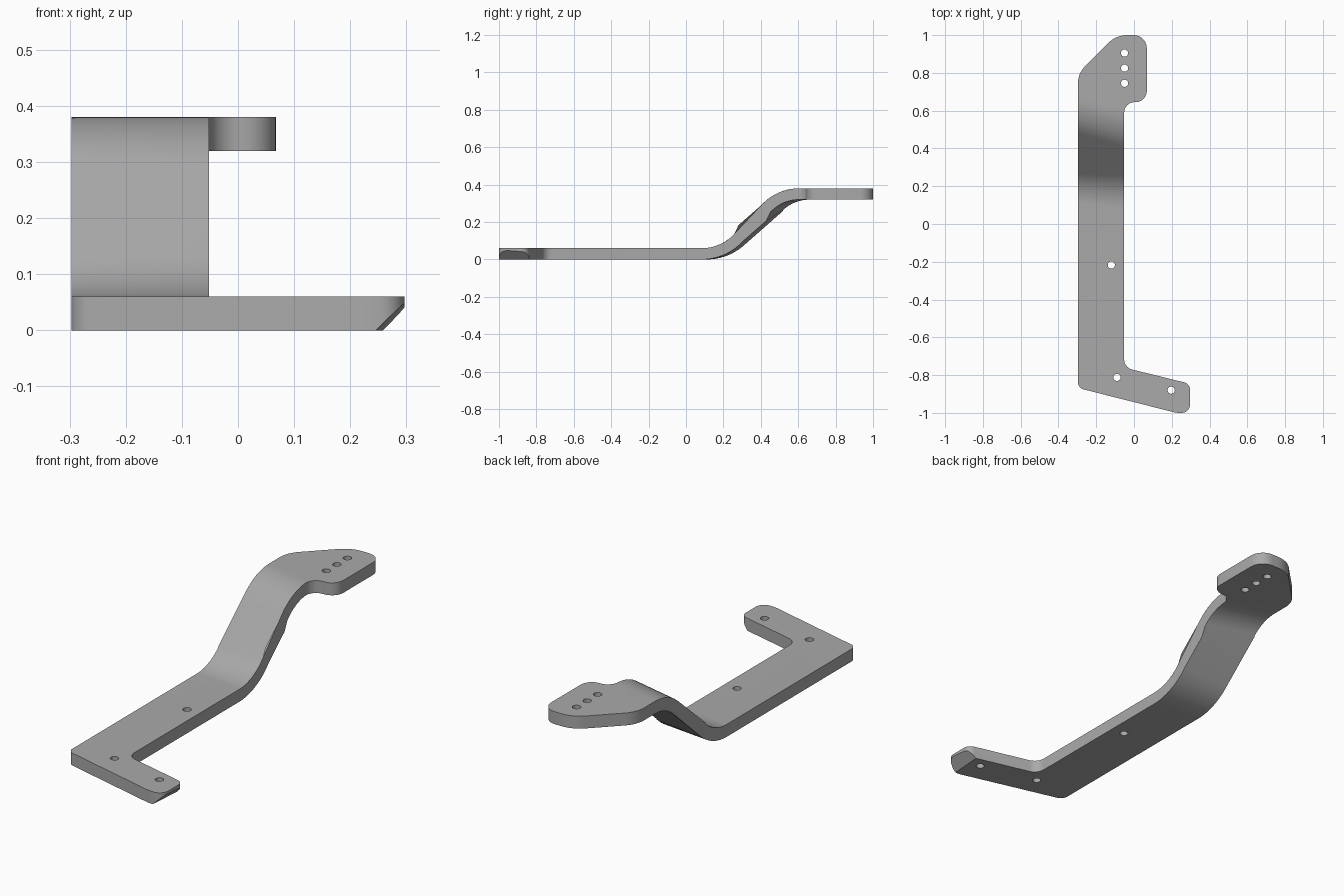
import bpy, bmesh, math
from mathutils import Vector

cube = bpy.data.objects.get("Cube")
if cube:
    bpy.data.objects.remove(cube, do_unlink=True)

THICK = 0.06
metal = bpy.data.materials.new("plain_grey_metal")
metal.use_nodes = True
GREY = (0.4, 0.4, 0.4, 1)
metal.diffuse_color = GREY
metal.node_tree.nodes["Principled BSDF"].inputs["Base Color"].default_value = GREY


def rounded(corners, steps=8):
    """Closed outline with each (x, y, radius) corner filleted."""
    out = []
    for i, (x, y, r) in enumerate(corners):
        p = Vector((x, y))
        a = (Vector(corners[i - 1][:2]) - p).normalized()
        b = (Vector(corners[(i + 1) % len(corners)][:2]) - p).normalized()
        half = a.angle(b) / 2
        centre = p + (a + b).normalized() * (r / math.sin(half))
        start = p + a * (r / math.tan(half)) - centre
        end = p + b * (r / math.tan(half)) - centre
        turn = start.angle_signed(end)
        for k in range(steps + 1):
            t = -turn * k / steps
            c, s = math.cos(t), math.sin(t)
            out.append(centre + Vector((start.x * c - start.y * s,
                                        start.x * s + start.y * c)))
    return out


def loft(name, ring_a, ring_b):
    """Solid between two rings with equal point counts."""
    bm = bmesh.new()
    a = [bm.verts.new(p) for p in ring_a]
    b = [bm.verts.new(p) for p in ring_b]
    bm.faces.new(a)
    bm.faces.new(b)
    for i in range(len(a)):
        j = (i + 1) % len(a)
        bm.faces.new((a[i], a[j], b[j], b[i]))
    bmesh.ops.recalc_face_normals(bm, faces=bm.faces)
    mesh = bpy.data.meshes.new(name)
    bm.to_mesh(mesh)
    bm.free()
    mesh.materials.append(metal)
    obj = bpy.data.objects.new(name, mesh)
    bpy.context.collection.objects.link(obj)
    return obj


def prism(name, outline, low, high):
    return loft(name, [(p[0], p[1], low) for p in outline],
                [(p[0], p[1], high) for p in outline])


def cut(target, cutter, operation):
    mod = target.modifiers.new(cutter.name, "BOOLEAN")
    mod.operation, mod.solver, mod.object = operation, "EXACT", cutter
    bpy.context.view_layer.objects.active = target
    bpy.ops.object.modifier_apply(modifier=mod.name)
    bpy.data.objects.remove(cutter, do_unlink=True)


def side_profile(low_y, high_y, steps=12):
    """Side section of the bent strip: concentric bends joined by a ramp."""
    rise = 0.32
    slope = math.atan2(rise, high_y - low_y)
    r_low, r_high = 0.27, 0.24
    mid = THICK / 2
    c_low = (low_y - r_low * math.tan(slope / 2), mid + r_low)
    c_high = (high_y + r_high * math.tan(slope / 2), mid + rise - r_high)
    top, bottom = [(-1.2, THICK)], [(-1.2, 0)]
    for k in range(steps + 1):
        t = slope * k / steps
        for side, r in ((top, r_low - mid), (bottom, r_low + mid)):
            side.append((c_low[0] + r * math.sin(t), c_low[1] - r * math.cos(t)))
    for k in range(steps + 1):
        t = slope * (1 - k / steps)
        for side, r in ((top, r_high + mid), (bottom, r_high - mid)):
            side.append((c_high[0] - r * math.sin(t), c_high[1] + r * math.cos(t)))
    top.append((1.2, rise + THICK))
    bottom.append((1.2, rise))
    return top + bottom[::-1]


# Bent strip: the bends run slightly askew, so the two edges differ
edge_a, edge_b = side_profile(0.215, 0.57), side_profile(0.2, 0.5)


def section(x):
    t = (x + 0.3) / 0.25
    return [(x, a[0] + (b[0] - a[0]) * t, a[1] + (b[1] - a[1]) * t)
            for a, b in zip(edge_a, edge_b)]


bracket = loft("bent_bracket", section(-0.35), section(0.35))

# Plan outline: foot, long arm and upper mounting tab
outline = rounded([
    (-0.297, -0.868, 0.04), (0.225, -1, 0.15), (0.297, -1, 0.045),
    (0.297, -0.846, 0.04), (-0.052, -0.76, 0.055), (-0.052, 0.645, 0.055),
    (0.068, 0.645, 0.06), (0.068, 1, 0.07), (-0.095, 1, 0.14),
    (-0.297, 0.797, 0.13)])
cut(bracket, prism("plan_cutter", outline, -0.2, 0.6), "INTERSECT")

# Bolt holes
for x, y in ((-0.05, 0.905), (-0.05, 0.825), (-0.05, 0.745),
             (-0.12, -0.217), (-0.09, -0.812), (0.197, -0.88)):
    circle = [(x + 0.019 * math.cos(math.tau * k / 24),
               y + 0.019 * math.sin(math.tau * k / 24)) for k in range(24)]
    cut(bracket, prism("hole_cutter", circle, -0.2, 0.6), "DIFFERENCE")

# Chamfer beneath the foot tip
wedge = ((0.15, -0.1), (0.45, -0.1), (0.45, 0.2))
cut(bracket, loft("chamfer_cutter", [(x - 0.012, -1.1, z) for x, z in wedge],
                  [(x + 0.015, -0.75, z) for x, z in wedge]), "DIFFERENCE")

bpy.ops.object.select_all(action="DESELECT")
bracket.select_set(True)
bpy.context.view_layer.objects.active = bracket
bpy.ops.object.shade_smooth_by_angle(angle=math.radians(30))
